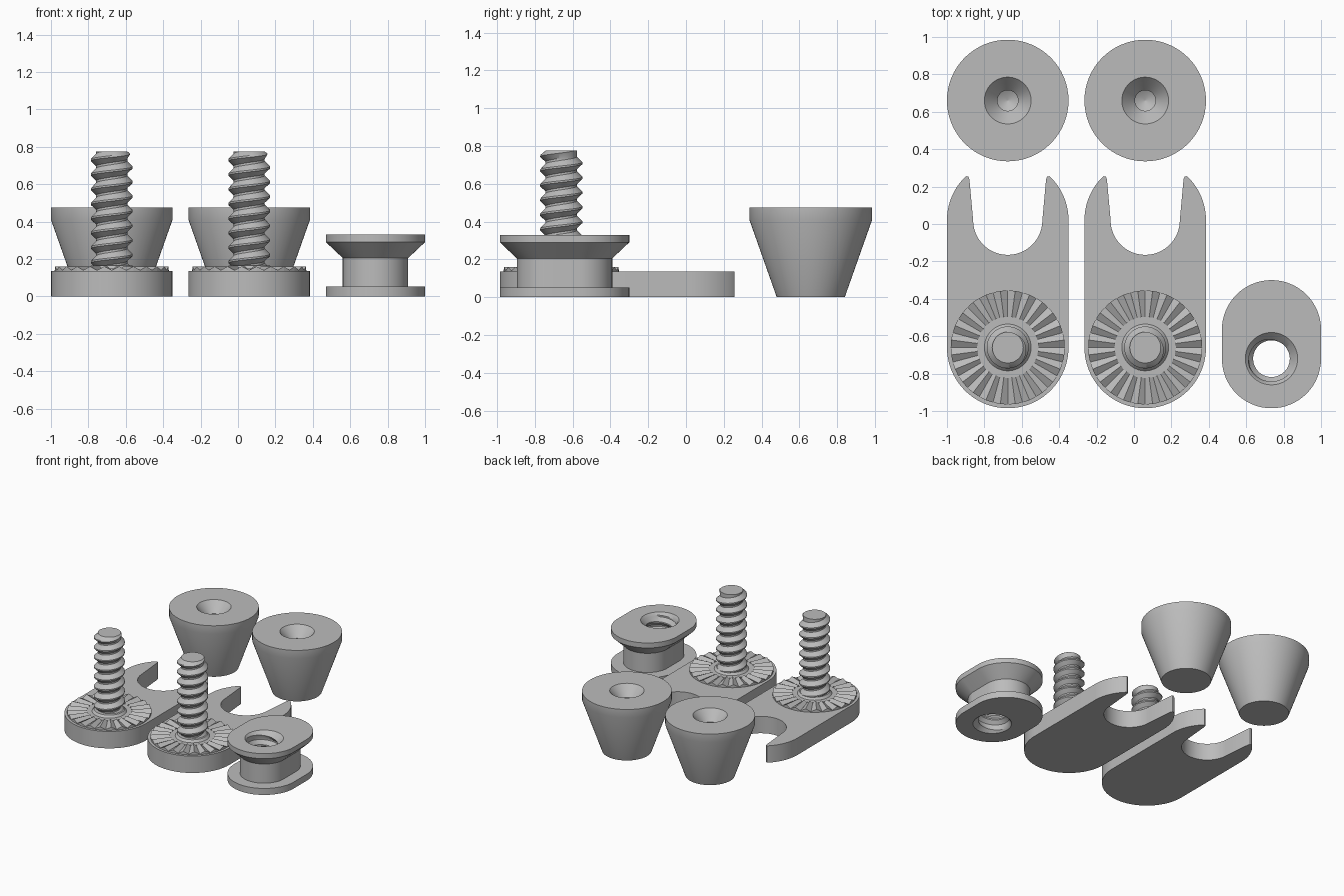
import bpy, bmesh, math
from math import sin, cos, pi

if "Cube" in bpy.data.objects:
    bpy.data.objects.remove(bpy.data.objects["Cube"])

grey = bpy.data.materials.new("plain grey")
grey.use_nodes = True
grey.diffuse_color = (0.5, 0.5, 0.5, 1)
grey.node_tree.nodes["Principled BSDF"].inputs["Base Color"].default_value = (0.5, 0.5, 0.5, 1)

N = 64
ANGLES = [2 * pi * i / N for i in range(N)]


def finish(bm, name, x, y, smooth=True):
    """Turn a bmesh into a placed, shaded object."""
    bmesh.ops.remove_doubles(bm, verts=bm.verts, dist=1e-5)
    bmesh.ops.recalc_face_normals(bm, faces=bm.faces)
    mesh = bpy.data.meshes.new(name)
    bm.to_mesh(mesh)
    bm.free()
    mesh.materials.append(grey)
    ob = bpy.data.objects.new(name, mesh)
    ob.location = (x, y, 0)
    bpy.context.collection.objects.link(ob)
    if smooth:
        bpy.ops.object.select_all(action='DESELECT')
        ob.select_set(True)
        bpy.context.view_layer.objects.active = ob
        bpy.ops.object.shade_smooth_by_angle(angle=math.radians(30))
    return ob


def ring(bm, r, z, stretch=0.0):
    """Circle of vertices; stretch pulls the halves apart into an obround."""
    return [bm.verts.new((r * cos(a), r * sin(a) + (stretch if a < pi else -stretch), z))
            for a in ANGLES]


def bridge(bm, low, high):
    n = len(low)
    for i in range(n):
        k = (i + 1) % n
        bm.faces.new((low[i], low[k], high[k], high[i]))


def lathe(name, profile, x, y):
    """Solid of revolution from (radius, height) points, capped at both ends."""
    bm = bmesh.new()
    rings = [ring(bm, r, z) for r, z in profile]
    for low, high in zip(rings, rings[1:]):
        bridge(bm, low, high)
    bm.faces.new(rings[0])
    bm.faces.new(rings[-1])
    return finish(bm, name, x, y)


def thread(bm, z0, z1, pitch, profile, limit, y=0.0):
    """Helical surface; limit(radius, depth from nearest end) shapes the ends."""
    m = len(profile)
    turns = math.ceil((z1 - z0) / pitch)
    rows = []
    for k in range(-1, turns + 1):
        for t, r in profile:
            row = []
            for i, a in enumerate(ANGLES):
                z = min(max(z0 + (k + t + i / N) * pitch, z0), z1)
                rr = limit(r, min(z - z0, z1 - z))
                row.append(bm.verts.new((rr * cos(a), rr * sin(a) + y, z)))
            rows.append(row)
    last = len(rows) - 1
    for j in range(last):
        for i in range(N):
            if i < N - 1:
                c, d = rows[j][i + 1], rows[j + 1][i + 1]
            else:
                c, d = rows[min(j + m, last)][0], rows[min(j + m + 1, last)][0]
            if c is not d:
                bm.faces.new((rows[j][i], c, d, rows[j + 1][i]))
            else:
                bm.faces.new((rows[j][i], c, rows[j + 1][i]))
    return rows[0], rows[-1]


def fork_plate(x, y):
    """Flat arm with a round end and an open slot at the back."""
    R, slot, top, cy = 0.325, 0.185, 0.135, 0.68
    pts = [(R * cos(pi + pi * i / 40), R * sin(pi + pi * i / 40)) for i in range(41)]
    half = [(R * cos(0.78 * i / 12), cy + R * sin(0.78 * i / 12)) for i in range(13)]
    half += [(0.222, cy + 0.236), (0.211, cy + 0.233), (0.205, cy + 0.22)]
    pts += half
    pts += [(slot * cos(pi * i / 32), cy - slot * sin(pi * i / 32)) for i in range(33)]
    pts += [(-px, py) for px, py in reversed(half)]
    bm = bmesh.new()
    face = bm.faces.new([bm.verts.new((px, py, 0)) for px, py in pts])
    out = bmesh.ops.extrude_face_region(bm, geom=[face])
    bmesh.ops.translate(bm, vec=(0, 0, top),
                        verts=[v for v in out["geom"] if isinstance(v, bmesh.types.BMVert)])
    return finish(bm, "fork_plate", x, y)


def tooth_ring(x, y, teeth=24):
    """Ring of radial ridges."""
    bm = bmesh.new()
    loops = [[], [], [], []]
    for i in range(teeth * 2):
        a = pi * i / teeth
        z = 0.16 if i % 2 else 0.14
        section = ((0.305, 0.125), (0.305, z), (0.163, z), (0.163, 0.125))
        for loop, (r, h) in zip(loops, section):
            loop.append(bm.verts.new((r * cos(a), r * sin(a), h)))
    for k in range(4):
        bridge(bm, loops[k], loops[(k + 1) % 4])
    return finish(bm, "tooth_ring", x, y, smooth=False)


def screw(x, y):
    """Threaded stud with chamfered tip."""
    bm = bmesh.new()
    root, crest = 0.083, 0.112
    profile = ((0, root), (0.15, root), (0.5, crest), (0.62, crest))
    low, high = thread(bm, 0.1, 0.775, 0.078, profile,
                       lambda r, d: min(r, 0.083 + 1.2 * d))
    bm.faces.new(low)
    bm.faces.new(high)
    return finish(bm, "screw", x, y)


def spool_nut(x, y):
    """Obround spool with an off-centre threaded through hole."""
    bm = bmesh.new()
    s = 0.0775
    outer = [ring(bm, r, z, s) for r, z in
             ((0.265, 0), (0.265, 0.052), (0.175, 0.052), (0.175, 0.205),
              (0.265, 0.29), (0.265, 0.33))]
    for low, high in zip(outer, outer[1:]):
        bridge(bm, low, high)
    profile = ((0, 0.122), (0.15, 0.122), (0.5, 0.098), (0.62, 0.098))
    low, high = thread(bm, 0, 0.33, 0.078, profile,
                       lambda r, d: max(r, 0.14 - d), -s)
    bridge(bm, low, outer[0])
    bridge(bm, outer[-1], high)
    return finish(bm, "spool_nut", x, y)


# Two matching sets: arm with toothed stud, and a tapered knob behind it
for cx in (-0.675, 0.06):
    fork_plate(cx, -0.66)
    tooth_ring(cx, -0.66)
    lathe("stud_boss", ((0.164, 0.12), (0.164, 0.148), (0.125, 0.148), (0.11, 0.165)), cx, -0.66)
    screw(cx, -0.66)
    lathe("tapered_knob", ((0.18, 0), (0.325, 0.41), (0.325, 0.475), (0.125, 0.475),
                           (0.055, 0.395), (0.055, 0.25), (0.002, 0.22)), cx, 0.66)

spool_nut(0.735, -0.6425)
